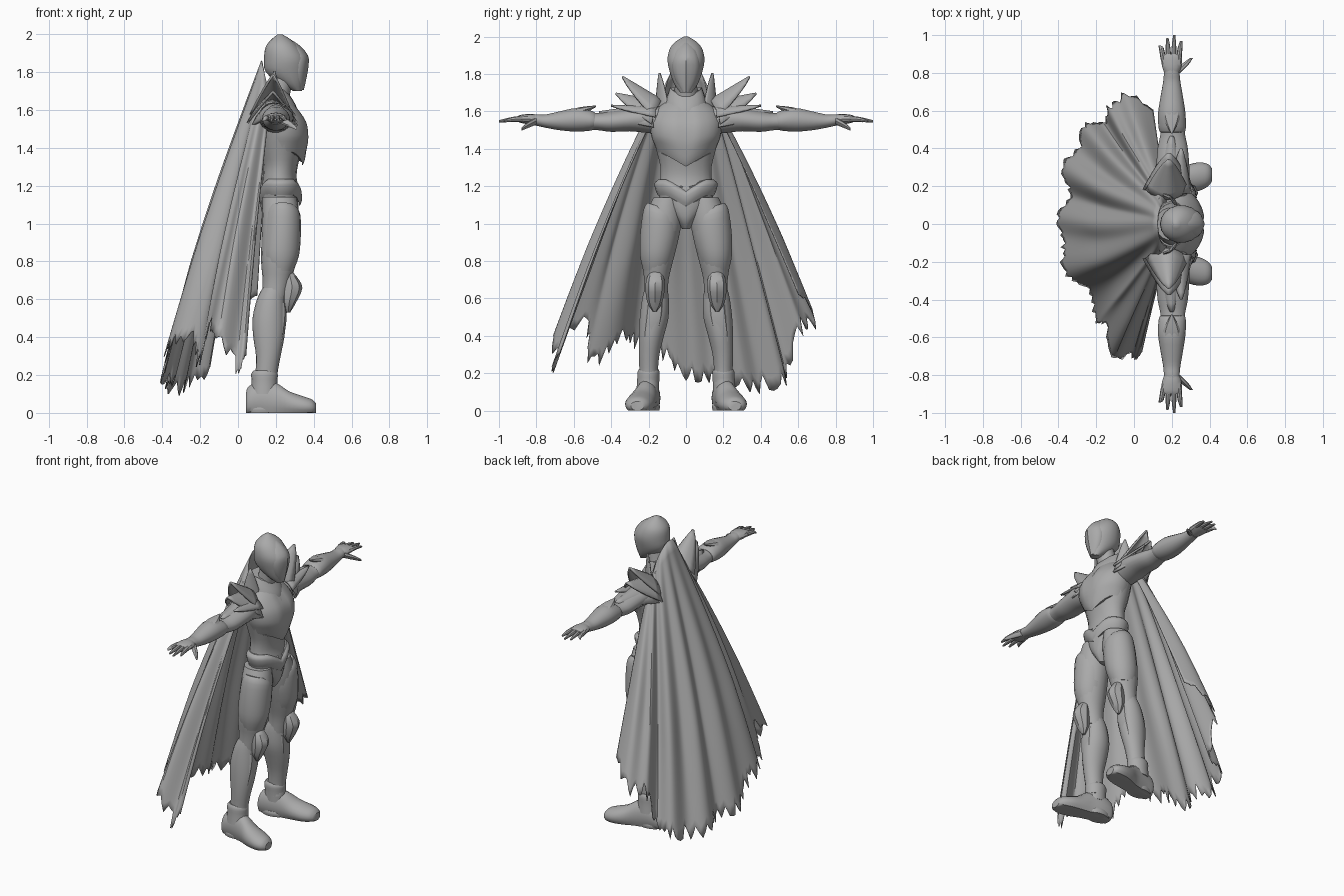
import bpy, bmesh, math, random
from mathutils import Vector

random.seed(4)
grey = bpy.data.materials.new("plain grey")
grey.diffuse_color = (0.4, 0.4, 0.4, 1)


def finish(name, bm, mirror=False, thick=0):
    bmesh.ops.recalc_face_normals(bm, faces=bm.faces)
    me = bpy.data.meshes.new(name)
    bm.to_mesh(me)
    bm.free()
    me.materials.append(grey)
    ob = bpy.data.objects.new(name, me)
    bpy.context.collection.objects.link(ob)
    if thick:
        m = ob.modifiers.new("thickness", 'SOLIDIFY')
        m.thickness, m.offset = thick, 0
    if mirror:
        m = ob.modifiers.new("mirror", 'MIRROR')
        m.use_axis = (False, True, False)
        m.use_mirror_merge = False
    return ob


def spline(pts, f):
    """Catmull-Rom sample of equal-length tuples at f in 0..1"""
    k = f * (len(pts) - 1)
    i = min(int(k), len(pts) - 2)
    t = k - i
    p = [pts[max(0, min(len(pts) - 1, i + j))] for j in (-1, 0, 1, 2)]
    return [0.5 * (2 * b + (c - a) * t + (2 * a - 5 * b + 4 * c - d) * t * t
                   + (3 * b - a - 3 * c + d) * t ** 3) for a, b, c, d in zip(*p)]


def loft(name, axis, rings, mirror=False, n=18, shape=None):
    """rings: position on axis, two centre coordinates, two radii"""
    bm = bmesh.new()
    steps = (len(rings) - 1) * 3
    loops = []
    for k in range(steps + 1):
        t, a, b, ra, rb = spline(rings, k / steps)
        loop = []
        for i in range(n):
            w = 2 * math.pi * i / n
            u, v = a + abs(ra) * math.cos(w), b + abs(rb) * math.sin(w)
            p = Vector({'x': (t, u, v), 'y': (u, t, v), 'z': (u, v, t)}[axis])
            if shape:
                p = shape(p)
            p.z = max(p.z, 0)
            loop.append(bm.verts.new(p))
        loops.append(loop)
    for q, r in zip(loops, loops[1:]):
        for i in range(n):
            bm.faces.new((q[i], q[(i + 1) % n], r[(i + 1) % n], r[i]))
    bm.faces.new(loops[0])
    bm.faces.new(loops[-1])
    return finish(name, bm, mirror)


def sheet(name, fn, nu, nv, mirror=False, thick=0.006):
    bm = bmesh.new()
    g = [[bm.verts.new(fn(i / nu, j / nv)) for i in range(nu + 1)] for j in range(nv + 1)]
    for j in range(nv):
        for i in range(nu):
            bm.faces.new((g[j][i], g[j][i + 1], g[j + 1][i + 1], g[j + 1][i]))
    return finish(name, bm, mirror, thick)


def leaf(name, root, tip, width, bow, side=(1, 0, 0)):
    """Bowed pointed armour plate"""
    root, d, side = Vector(root), Vector(tip) - Vector(root), Vector(side).normalized()
    up = side.cross(d).normalized()

    def fn(u, v):
        a = 2 * u - 1
        w = max(0.01, 1 - v) ** 0.75
        return root + d * v + side * width * w * a - up * bow * w * a * a
    return sheet(name, fn, 8, 6, True, 0.012)


# Head: helmet and face mask with a centre ridge
loft("helmet", 'z', [(1.70, .315, 0, .022, .03), (1.74, .285, 0, .062, .06), (1.80, .255, 0, .108, .085),
                     (1.87, .25, 0, .112, .1), (1.93, .235, 0, .09, .09), (1.97, .228, 0, .055, .06),
                     (2.0, .222, 0, .012, .012)])
loft("face_mask", 'z', [(1.705, .33, 0, .012, .02), (1.76, .315, 0, .04, .055), (1.83, .312, 0, .055, .075),
                        (1.89, .306, 0, .058, .07), (1.95, .27, 0, .04, .045), (1.985, .235, 0, .01, .01)],
     shape=lambda p: p + Vector((.005 * max(0, 1 - abs(p.y) / .02), 0, 0)))
loft("neck", 'z', [(1.58, .2, 0, .08, .09), (1.66, .21, 0, .06, .065), (1.78, .24, 0, .06, .06)])
loft("collar", 'z', [(1.58, .22, 0, .1, .13), (1.64, .215, 0, .105, .115), (1.69, .205, 0, .1, .1),
                     (1.73, .19, 0, .075, .085)],
     shape=lambda p: p - Vector((0, 0, max(0, p.x - .2) * .6)))

# Torso
loft("torso", 'z', [(1.08, .22, 0, .09, .12), (1.16, .225, 0, .1, .15), (1.24, .22, 0, .09, .14),
                    (1.31, .225, 0, .092, .14), (1.4, .225, 0, .115, .163), (1.5, .225, 0, .13, .19),
                    (1.58, .21, 0, .115, .18), (1.64, .2, 0, .08, .12), (1.67, .2, 0, .05, .07)])


def chest_shape(p):
    if p.x > .22:
        low = max(0, min(1, (1.5 - p.z) / .1))
        p.z -= .075 * low * max(0, 1 - abs(p.y) / .13)
        p.x -= .015 * max(0, 1 - abs(p.y) / .03) * (1 - low)
    return p


loft("chest_plate", 'z', [(1.38, .23, 0, .11, .153), (1.42, .235, 0, .125, .168), (1.47, .237, 0, .138, .186),
                          (1.54, .225, 0, .137, .192), (1.6, .21, 0, .112, .17), (1.645, .2, 0, .085, .12)],
     n=28, shape=chest_shape)
# Belt drops over the hips at the sides and to a point in front
loft("belt", 'z', [(1.15, .225, 0, .1, .15), (1.18, .225, 0, .112, .163), (1.215, .225, 0, .112, .168),
                   (1.235, .225, 0, .095, .148)], n=24,
     shape=lambda p: p - Vector((0, 0, .06 * max(0, 1 - abs(p.y) / .1))))
loft("pelvis", 'z', [(.97, .225, 0, .05, .02), (1.02, .225, 0, .085, .055), (1.09, .22, 0, .1, .12),
                     (1.16, .22, 0, .1, .15)])

# Legs
loft("thigh", 'z', [(1.14, .22, .1, .09, .075), (1.04, .225, .118, .098, .1), (.92, .222, .138, .098, .1),
                    (.8, .215, .153, .093, .085), (.7, .205, .158, .075, .066), (.6, .19, .16, .065, .062)], True)
loft("thigh_plate", 'z', [(1.09, .235, .132, .07, .075), (1.05, .237, .135, .092, .094), (.94, .232, .143, .1, .103),
                          (.83, .225, .155, .097, .092), (.75, .222, .16, .07, .07)], True,
     shape=lambda p: p + Vector((0, 0, .35 * (p.y - .14) * max(0, (p.z - .9) / .2))))
loft("shin", 'z', [(.66, .19, .16, .06, .06), (.6, .175, .163, .075, .072), (.5, .165, .17, .088, .078),
                   (.4, .163, .185, .082, .068), (.3, .16, .197, .065, .056), (.2, .15, .2, .058, .05),
                   (.14, .15, .2, .06, .055)], True)
loft("shin_guard", 'z', [(.58, .225, .165, .03, .05), (.5, .222, .172, .035, .052), (.38, .205, .19, .035, .045),
                         (.24, .185, .2, .028, .03)], True, n=8)
loft("knee_guard", 'z', [(.53, .265, .167, .01, .01), (.58, .27, .167, .035, .04), (.66, .285, .165, .055, .052),
                         (.72, .275, .163, .035, .042), (.765, .26, .16, .008, .01)], True, n=8)
loft("boot_cuff", 'z', [(.225, .14, .2, .056, .05), (.205, .14, .2, .07, .06), (.16, .14, .202, .068, .06),
                        (.1, .14, .205, .072, .062)], True)
loft("boot", 'x', [(.042, .195, .05, .04, .05), (.055, .195, .06, .056, .08), (.12, .2, .07, .062, .1),
                   (.2, .215, .06, .062, .1), (.27, .235, .045, .074, .07), (.34, .25, .035, .076, .055),
                   (.39, .258, .03, .06, .042), (.412, .26, .025, .035, .025)], True)
loft("boot_sole", 'z', [(0, .13, .198, .085, .056), (.02, .13, .198, .088, .06), (.035, .13, .198, .083, .056)], True)

# Arms
loft("upper_arm", 'y', [(.13, .2, 1.55, .08, .075), (.22, .2, 1.56, .092, .075), (.3, .205, 1.555, .088, .062),
                        (.4, .205, 1.545, .08, .055), (.47, .205, 1.545, .066, .046), (.54, .205, 1.55, .062, .048)],
     True)
loft("forearm", 'y', [(.485, .203, 1.55, .05, .03), (.495, .203, 1.55, .07, .05), (.58, .2, 1.555, .073, .064),
                      (.67, .2, 1.55, .06, .052), (.75, .2, 1.548, .046, .036), (.79, .2, 1.553, .042, .032),
                      (.815, .2, 1.555, .04, .03)], True)
loft("elbow_spike", 'y', [(.66, .2, 1.585, .035, .012), (.57, .2, 1.6, .048, .022), (.48, .2, 1.628, .004, .004)],
     True, n=8)
loft("palm", 'y', [(.79, .2, 1.555, .035, .026), (.83, .2, 1.558, .05, .029), (.88, .198, 1.56, .056, .022),
                   (.9, .198, 1.56, .05, .014)], True, n=12)
for i, (x0, x1, end) in enumerate([(.155, .135, .945), (.183, .177, .985), (.21, .213, 1.0), (.237, .25, .97)]):
    loft("finger_%d" % (i + 1), 'y', [(.87, x0, 1.56, .014, .016), (.93, (x0 + x1) / 2, 1.557, .013, .013),
                                      (end, x1, 1.547, .006, .006)], True, n=8)
loft("thumb", 'y', [(.8, .22, 1.55, .025, .02), (.84, .265, 1.53, .021, .017), (.88, .305, 1.505, .008, .008)],
     True, n=8)

# Layered shoulder plates and collar spikes
leaf("shoulder_plate_upper", (.175, .13, 1.66), (.185, .34, 1.785), .11, .1)
leaf("shoulder_plate_middle", (.18, .16, 1.655), (.185, .375, 1.695), .13, .125)
leaf("shoulder_plate_lower", (.19, .19, 1.635), (.2, .465, 1.595), .12, .12)
leaf("shoulder_plate_front", (.24, .16, 1.62), (.25, .4, 1.63), .06, .05)
leaf("collar_spike", (.2, .14, 1.6), (.19, .14, 1.805), .06, -.02, (.75, -.6, 0))

# Cape: hem control points run from one front edge round the back to the other
HEM = [(.04, -.68, .3), (-.01, -.72, .2), (-.1, -.7, .38), (-.17, -.56, .42), (-.2, -.49, .22), (-.27, -.36, .38),
       (-.35, -.25, .32), (-.41, -.12, .26), (-.39, 0, .16), (-.37, .12, .15), (-.37, .24, .13), (-.34, .38, .09),
       (-.27, .5, .12), (-.17, .56, .2), (-.13, .62, .42), (-.06, .7, .44), (.1, .61, .62)]
NU = 120
jag = [random.uniform(0, .06) if i % 4 else 0 for i in range(NU + 1)]


def cape(u, v):
    a = (2 * u - 1) * math.pi / 2
    c = 1 - math.cos(a)
    top = Vector((.125 + .045 * c, .115 * math.sin(a), 1.86 - .2 * c))
    hem = Vector(spline(HEM, u))
    v *= 1 - jag[round(u * NU)] * v ** 8
    # Shoulders spread slightly faster than the straight line to the hem
    s = v ** .85
    x = top.x + (hem.x - top.x) * (v + .05 * math.sin(math.pi * v))
    p = Vector((x, top.y + (hem.y - top.y) * s, top.z + (hem.z - top.z) * v))
    out = Vector((p.x - .2, p.y, 0)).normalized()
    fold = math.sin(u * 17 * math.pi + 1.5 * math.sin(u * 7) + .4 * math.sin(v * 4))
    size = .012 + .016 * math.sin(math.pi * u)
    return p + out * fold * size * min(1, v * 1.6)


sheet("cape", cape, NU, 24)

# Smooth shading with sharp armour edges
bpy.ops.object.select_all(action='SELECT')
bpy.context.view_layer.objects.active = bpy.data.objects["cape"]
bpy.ops.object.shade_smooth_by_angle(angle=math.radians(35))
